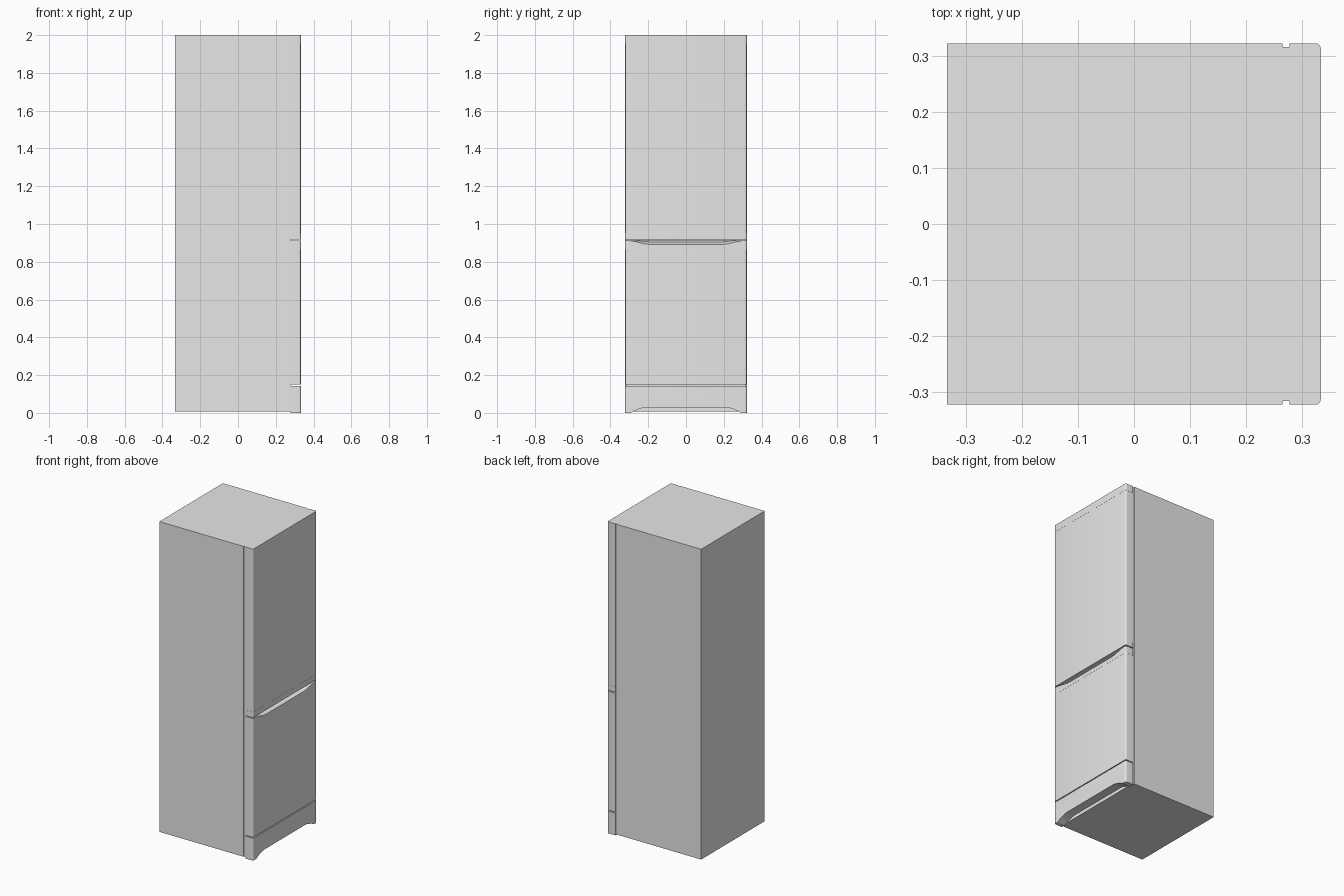
import bpy, bmesh, math

if "Cube" in bpy.data.objects:
    bpy.data.objects.remove(bpy.data.objects["Cube"])

HALF_Y = 0.322
BODY_FRONT, DOOR_BACK, DOOR_FRONT = 0.265, 0.277, 0.333

grey = bpy.data.materials.new("light_grey")
grey.diffuse_color = (0.8, 0.8, 0.8, 1)
grey.use_nodes = True
grey.node_tree.nodes["Principled BSDF"].inputs["Base Color"].default_value = grey.diffuse_color


def loft(name, first, second):
    """Solid between two matching 3D outlines."""
    bm = bmesh.new()
    a = [bm.verts.new(p) for p in first]
    b = [bm.verts.new(p) for p in second]
    bm.faces.new(a)
    bm.faces.new(b)
    n = len(a)
    for i in range(n):
        j = (i + 1) % n
        bm.faces.new((a[i], a[j], b[j], b[i]))
    bmesh.ops.recalc_face_normals(bm, faces=bm.faces)
    mesh = bpy.data.meshes.new(name)
    bm.to_mesh(mesh)
    bm.free()
    mesh.materials.append(grey)
    ob = bpy.data.objects.new(name, mesh)
    bpy.context.collection.objects.link(ob)
    return ob


def column(name, outline, z0, z1):
    return loft(name, [(x, y, z0) for x, y in outline],
                [(x, y, z1) for x, y in outline])


def rect(x0, x1, hy):
    return [(x0, -hy), (x1, -hy), (x1, hy), (x0, hy)]


def door_outline(inset=0.0, r=0.009, steps=5):
    """Slab with rounded front corners, seen from above."""
    hy, front = HALF_Y - inset, DOOR_FRONT - inset
    half = []
    for i in range(steps + 1):
        t = math.radians(90 * i / steps)
        half.append((front - r + r * math.sin(t), -hy + r - r * math.cos(t)))
    half = [(DOOR_BACK, -hy)] + half
    return half + [(x, -y) for x, y in reversed(half)]


def cut(target, cutter):
    mod = target.modifiers.new("cut", 'BOOLEAN')
    mod.operation = 'DIFFERENCE'
    mod.solver = 'EXACT'
    mod.object = cutter
    bpy.context.view_layer.objects.active = target
    bpy.ops.object.modifier_apply(modifier=mod.name)
    bpy.data.objects.remove(cutter)


def mirrored(half):
    return half + [(-y, z) for y, z in reversed(half)]


# Cabinet and the recessed door seal
column("cabinet", rect(-0.333, BODY_FRONT, HALF_Y), 0.008, 2.0)
column("door_seal", rect(BODY_FRONT, DOOR_BACK, HALF_Y - 0.006), 0.008, 2.0)

# Upper door: panel with slim end caps
column("upper_door_bottom_cap", door_outline(), 0.918, 0.953)
column("upper_door_panel", door_outline(0.0006), 0.953, 1.955)
column("upper_door_top_cap", door_outline(), 1.955, 2.0)

# Lower door with a scooped hand grip along its top edge
column("lower_door_panel", door_outline(0.0006), 0.149, 0.865)
grip = column("lower_door_grip_cap", door_outline(), 0.865, 0.912)
scoop = mirrored([(-0.315, 0.93), (-0.305, 0.912), (-0.27, 0.905),
                  (-0.225, 0.893), (-0.19, 0.889)])
cut(grip, loft("scoop_cutter",
               [(0.34, y, z) for y, z in scoop],
               [(0.295, y * 0.98, z + 0.4 * (0.93 - z)) for y, z in scoop]))

# Kick panel with a low arch between its feet
kick = column("kick_panel", door_outline(), 0.0, 0.143)
arch = mirrored([(-0.30, -0.02), (-0.292, 0.0), (-0.275, 0.010),
                 (-0.235, 0.025), (-0.21, 0.029)])
cut(kick, loft("arch_cutter",
               [(0.35, y, z) for y, z in arch],
               [(0.27, y, z) for y, z in arch]))

# Smooth rounded edges only
for ob in bpy.context.collection.objects:
    ob.select_set(True)
bpy.context.view_layer.objects.active = kick
bpy.ops.object.shade_smooth_by_angle(angle=math.radians(30))
